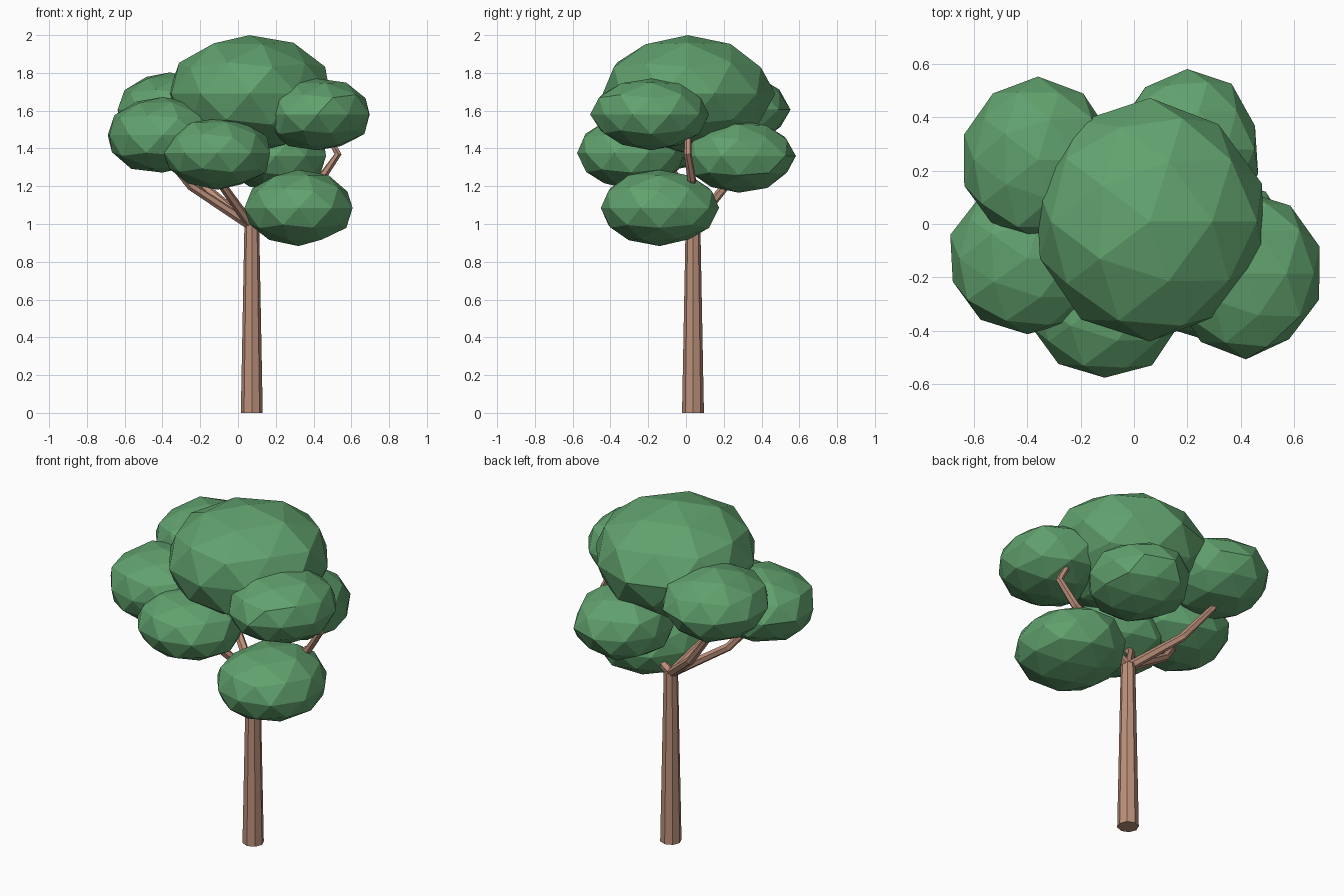
import bpy, bmesh, random
from mathutils import Vector

cube = bpy.data.objects.get("Cube")
if cube:
    bpy.data.objects.remove(cube, do_unlink=True)


def material(name, rgb):
    m = bpy.data.materials.new(name)
    m.use_nodes = True
    m.diffuse_color = (*rgb, 1)
    m.node_tree.nodes["Principled BSDF"].inputs["Base Color"].default_value = (*rgb, 1)
    return m


green = material("leaf green", (0.12, 0.36, 0.155))
brown = material("bark brown", (0.50, 0.28, 0.195))


def add_mesh(name, bm, mat):
    mesh = bpy.data.meshes.new(name)
    bm.to_mesh(mesh)
    bm.free()
    mesh.materials.append(mat)
    obj = bpy.data.objects.new(name, mesh)
    bpy.context.collection.objects.link(obj)
    return obj


# Faceted foliage clump: a stretched, slightly uneven icosphere
def clump(name, centre, size, seed):
    rng = random.Random(seed)
    bm = bmesh.new()
    bmesh.ops.create_icosphere(bm, subdivisions=2, radius=1)
    for v in bm.verts:
        p = v.co * rng.uniform(0.98, 1.05)
        v.co = Vector(p[i] * size[i] + centre[i] for i in range(3))
    return add_mesh(name, bm, green)


# Tapered tube with mitred joints along a path
def limb(name, path, radii, sides):
    pts = [Vector(p) for p in path]
    bm = bmesh.new()
    rings = []
    first = (pts[1] - pts[0]).normalized()
    side = first.orthogonal().normalized()
    for i, p in enumerate(pts):
        before = (p - pts[i - 1]).normalized() if i else first
        after = (pts[i + 1] - p).normalized() if i + 1 < len(pts) else before
        d = (before + after).normalized()
        side = (side - d * side.dot(d)).normalized()
        across = d.cross(side)
        ring = bmesh.ops.create_circle(bm, segments=sides, radius=radii[i])["verts"]
        for v in ring:
            v.co = p + side * v.co.x + across * v.co.y
        rings.append(ring)
    for a, b in zip(rings, rings[1:]):
        for i in range(sides):
            j = (i + 1) % sides
            bm.faces.new((a[i], a[j], b[j], b[i]))
    bm.faces.new(rings[0])
    bm.faces.new(rings[-1])
    bmesh.ops.recalc_face_normals(bm, faces=bm.faces)
    return add_mesh(name, bm, brown)


# Trunk
limb("trunk", [(0.073, 0.037, 0), (0.073, 0.037, 1.0)], [0.058, 0.039], 8)

# Branches, all springing from the trunk top
fork = (0.07, 0.037, 0.99)
branches = {
    "branch_left_back": [(-0.17, 0.20, 1.19), (-0.34, 0.25, 1.41), (-0.32, 0.24, 1.50)],
    "branch_right_side": [(-0.25, -0.04, 1.20), (-0.38, -0.10, 1.36)],
    "branch_front": [(-0.08, -0.12, 1.20), (-0.11, -0.25, 1.32)],
    "branch_far_side": [(0.44, 0.03, 1.24), (0.53, 0.01, 1.37), (0.48, 0.01, 1.46)],
}
for name, path in branches.items():
    limb(name, [fork] + path, [0.026, 0.023, 0.02, 0.018], 6)

# Foliage clumps: centre, half-size
clumps = {
    "foliage_crown": ((0.06, 0.01, 1.69), (0.43, 0.445, 0.305)),
    "foliage_right_side": ((-0.40, -0.13, 1.47), (0.30, 0.285, 0.20)),
    "foliage_front": ((-0.11, -0.29, 1.375), (0.29, 0.285, 0.185)),
    "foliage_back_right": ((-0.36, 0.24, 1.605), (0.28, 0.30, 0.195)),
    "foliage_left_side": ((0.42, -0.185, 1.58), (0.28, 0.31, 0.19)),
    "foliage_back_left": ((0.20, 0.28, 1.36), (0.27, 0.29, 0.19)),
    "foliage_low": ((0.32, -0.14, 1.085), (0.29, 0.315, 0.195)),
}
for seed, (name, (centre, size)) in enumerate(clumps.items()):
    clump(name, centre, size, seed)
